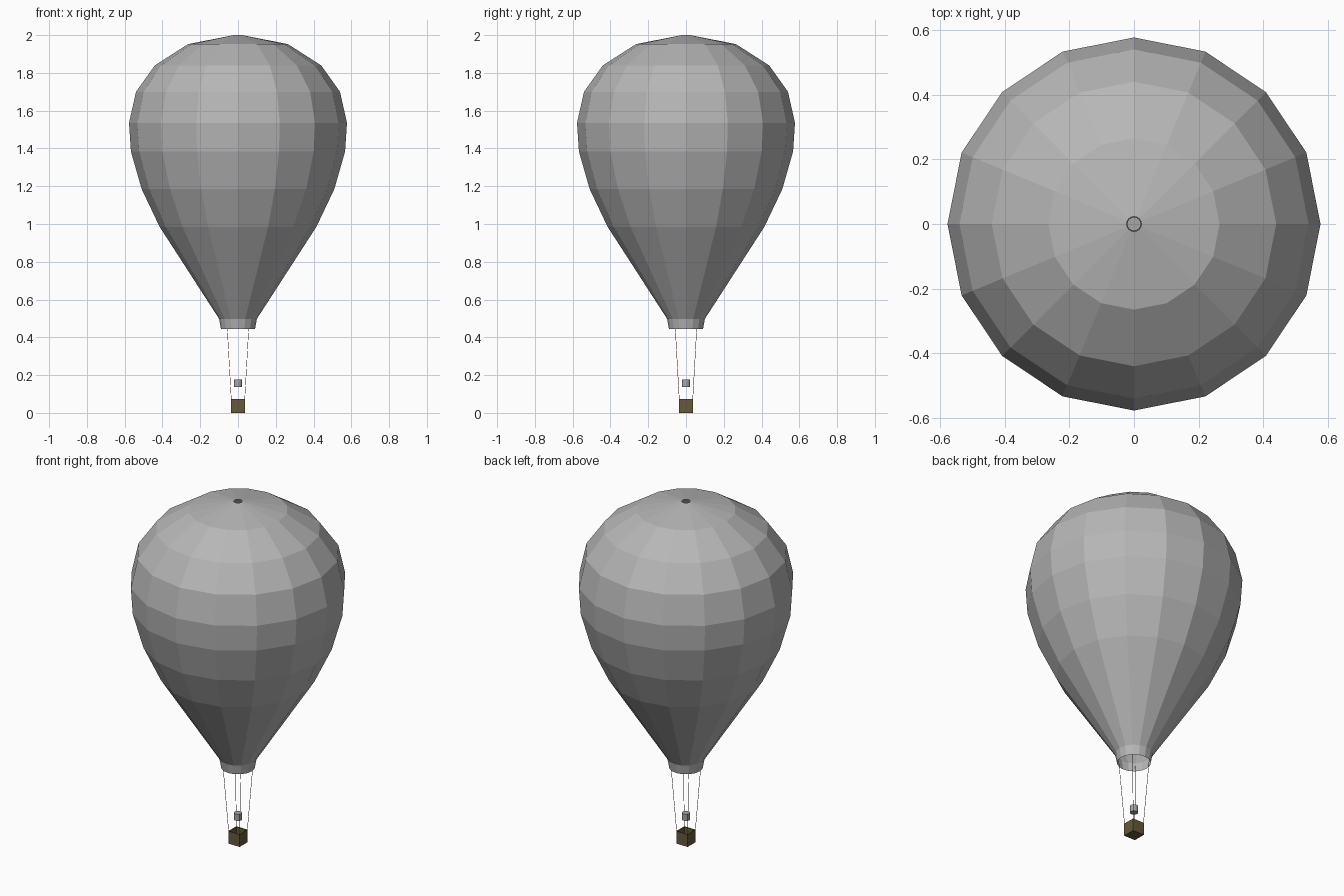
import bpy, bmesh, math
from mathutils import Vector

if "Cube" in bpy.data.objects:
    bpy.data.objects.remove(bpy.data.objects["Cube"])


def material(name, rgb):
    m = bpy.data.materials.new(name)
    m.diffuse_color = (*rgb, 1)
    m.use_nodes = True
    m.node_tree.nodes["Principled BSDF"].inputs["Base Color"].default_value = m.diffuse_color
    return m


GREY = material("envelope grey", (0.47, 0.47, 0.47))
BROWN = material("wicker brown", (0.133, 0.10, 0.047))
METAL = material("burner metal", (0.39, 0.39, 0.40))


def make_object(name, bm, mat):
    mesh = bpy.data.meshes.new(name)
    bm.to_mesh(mesh)
    bm.free()
    mesh.materials.append(mat)
    obj = bpy.data.objects.new(name, mesh)
    bpy.context.collection.objects.link(obj)
    return obj


# Envelope: 16-sided lathe, open at the mouth and at the small top vent
def lathe(name, profile, sides, mat):
    bm = bmesh.new()
    rings = []
    for r, z in profile:
        angles = [2 * math.pi * i / sides for i in range(sides)]
        rings.append([bm.verts.new((r * math.cos(a), r * math.sin(a), z)) for a in angles])
    for low, high in zip(rings, rings[1:]):
        for i in range(sides):
            j = (i + 1) % sides
            bm.faces.new((low[i], low[j], high[j], high[i]))
    return make_object(name, bm, mat)


lathe("envelope", [(0.09, 0.443), (0.10, 0.498), (0.415, 0.985), (0.51, 1.185),
                   (0.567, 1.385), (0.577, 1.535), (0.54, 1.70), (0.44, 1.84),
                   (0.265, 1.952), (0.023, 2.0)], 16, GREY)


# Rods: cylinder between two points
def rod(name, start, end, radius, sides, mat):
    a, b = Vector(start), Vector(end)
    bm = bmesh.new()
    bmesh.ops.create_cone(bm, cap_ends=True, segments=sides, radius1=radius,
                          radius2=radius, depth=(b - a).length)
    turn = Vector((0, 0, 1)).rotation_difference(b - a).to_matrix().to_4x4()
    turn.translation = (a + b) / 2
    bmesh.ops.transform(bm, matrix=turn, verts=bm.verts)
    return make_object(name, bm, mat)


rod("burner", (0, 0, 0.138), (0, 0, 0.177), 0.0215, 16, METAL)

# Four ropes from the basket corners up into the mouth
for sx in (-1, 1):
    for sy in (-1, 1):
        rod("rope", (sx * 0.035, sy * 0.035, 0.06), (sx * 0.058, sy * 0.058, 0.47),
            0.0012, 6, BROWN)

# Basket: open box with thin walls
bm = bmesh.new()
bmesh.ops.create_cube(bm, size=1)
for v in bm.verts:
    v.co = (v.co.x * 0.074, v.co.y * 0.074, (v.co.z + 0.5) * 0.073)
bm.normal_update()
top = [f for f in bm.faces if f.normal.z > 0.9]
bmesh.ops.inset_region(bm, faces=top, thickness=0.004)
for v in top[0].verts:
    v.co.z = 0.073
floor = bmesh.ops.extrude_discrete_faces(bm, faces=top)["faces"]
for v in floor[0].verts:
    v.co.z = 0.006
make_object("basket", bm, BROWN)
